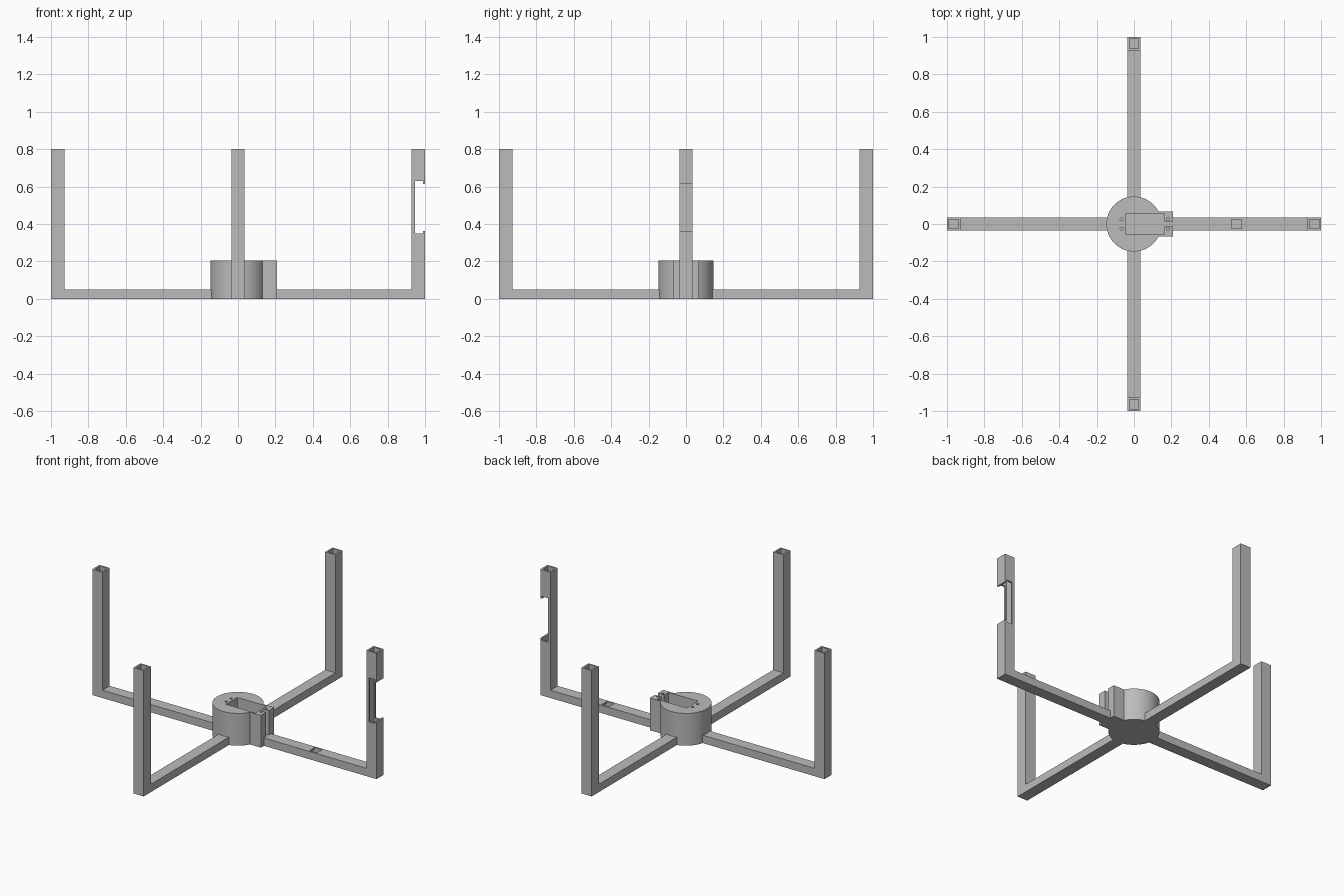
import bpy, bmesh, math
from mathutils import Matrix, Vector

if "Cube" in bpy.data.objects:
    bpy.data.objects.remove(bpy.data.objects["Cube"])

grey = bpy.data.materials.new("light grey plastic")
grey.diffuse_color = (0.5, 0.5, 0.5, 1)
grey.use_nodes = True
grey.node_tree.nodes["Principled BSDF"].inputs["Base Color"].default_value = grey.diffuse_color


def finish(name, bm):
    bmesh.ops.recalc_face_normals(bm, faces=bm.faces)
    mesh = bpy.data.meshes.new(name)
    bm.to_mesh(mesh)
    bm.free()
    mesh.materials.append(grey)
    ob = bpy.data.objects.new(name, mesh)
    bpy.context.collection.objects.link(ob)
    return ob


def box(name, x, y, z):
    bm = bmesh.new()
    bmesh.ops.create_cube(bm, size=1)
    for v in bm.verts:
        v.co = Vector([r[0] if c < 0 else r[1] for c, r in zip(v.co, (x, y, z))])
    return finish(name, bm)


def cylinder(name, x, y, r, z0, z1, n):
    bm = bmesh.new()
    bmesh.ops.create_cone(bm, cap_ends=True, segments=n, radius1=r, radius2=r, depth=z1 - z0,
                          matrix=Matrix.Translation((x, y, (z0 + z1) / 2)))
    return finish(name, bm)


def profile(name, pts, half):
    """Extrude an outline drawn in x and z across y."""
    bm = bmesh.new()
    face = bm.faces.new([bm.verts.new((x, -half, z)) for x, z in pts])
    ext = bmesh.ops.extrude_face_region(bm, geom=[face])
    new = [g for g in ext["geom"] if isinstance(g, bmesh.types.BMVert)]
    bmesh.ops.translate(bm, verts=new, vec=(0, 2 * half, 0))
    return finish(name, bm)


def combine(ob, other, op):
    mod = ob.modifiers.new("combine", 'BOOLEAN')
    mod.operation, mod.solver, mod.object = op, 'EXACT', other
    bpy.context.view_layer.objects.active = ob
    bpy.ops.object.modifier_apply(modifier=mod.name)
    bpy.data.objects.remove(other)


# Four hollow L-shaped legs: a low arm that turns up into a square post
for i, name in enumerate(("right_leg", "back_leg", "left_leg", "front_leg")):
    s = 0.205 if i == 0 else 0.14
    leg = profile(name, [(s, 0), (1, 0), (1, 0.8), (0.928, 0.8), (0.928, 0.05), (s, 0.05)], 0.036)
    s += 0.01
    channel = profile("channel", [(s, 0.01), (0.989, 0.01), (0.989, 0.9), (0.939, 0.9),
                                  (0.939, 0.04), (s, 0.04)], 0.025)
    combine(leg, channel, 'DIFFERENCE')
    if i == 0:
        # Side window with small lips, and the cable hole in the arm
        window = profile("window", [(0.947, 0.35), (0.99, 0.35), (0.99, 0.363), (1.1, 0.363),
                                    (1.1, 0.615), (0.99, 0.615), (0.99, 0.63), (0.947, 0.63)], 0.1)
        combine(leg, window, 'DIFFERENCE')
        combine(leg, box("cable_hole", (0.522, 0.574), (-0.025, 0.025), (0.03, 0.1)), 'DIFFERENCE')
    leg.data.transform(Matrix.Rotation(i * math.pi / 2, 4, 'Z'))

# Round hub with a square nose, motor pocket, open slot and screw holes
hub = cylinder("hub", 0, 0, 0.147, 0, 0.205, 96)
combine(hub, box("nose", (0.05, 0.208), (-0.067, 0.067), (0, 0.205)), 'UNION')
combine(hub, box("pocket", (-0.045, 0.163), (-0.057, 0.057), (0.05, 0.3)), 'DIFFERENCE')
combine(hub, box("slot", (0.1, 0.3), (-0.014, 0.014), (0.05, 0.3)), 'DIFFERENCE')
for x in (-0.066, 0.181):
    for y in (-0.025, 0.025):
        combine(hub, cylinder("screw_hole", x, y, 0.008, 0.14, 0.3, 16), 'DIFFERENCE')
bpy.ops.object.select_all(action='DESELECT')
hub.select_set(True)
bpy.context.view_layer.objects.active = hub
bpy.ops.object.shade_smooth_by_angle(angle=math.radians(30))
